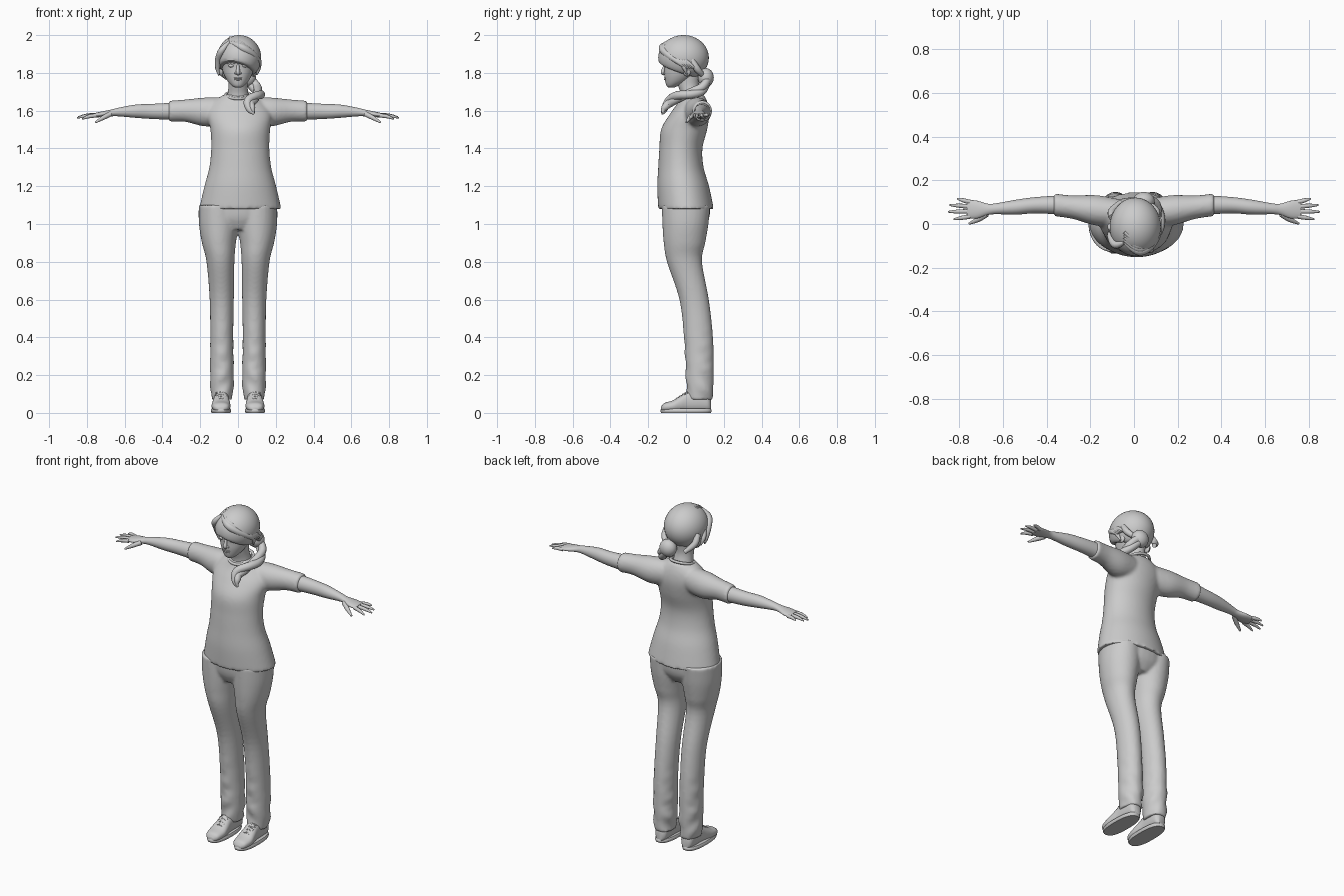
import bpy, bmesh, math
from mathutils import Vector, Matrix

cube = bpy.data.objects.get("Cube")
if cube:
    bpy.data.objects.remove(cube)

GREY = (0.6, 0.6, 0.6, 1)
mat = bpy.data.materials.new("plain grey")
mat.use_nodes = True
mat.diffuse_color = GREY
mat.node_tree.nodes["Principled BSDF"].inputs["Base Color"].default_value = GREY


def finish(name, bm, angle=50):
    bmesh.ops.recalc_face_normals(bm, faces=bm.faces)
    mesh = bpy.data.meshes.new(name)
    bm.to_mesh(mesh)
    bm.free()
    mesh.materials.append(mat)
    mesh.shade_smooth()
    mesh.set_sharp_from_angle(angle=math.radians(angle))
    ob = bpy.data.objects.new(name, mesh)
    bpy.context.collection.objects.link(ob)
    return ob


def spline(rows, steps=5):
    """Catmull-Rom through rows of equal length."""
    rows = [Vector(r) for r in rows]
    out = []
    for i in range(len(rows) - 1):
        a, b, c, d = (rows[min(max(i + k, 0), len(rows) - 1)] for k in (-1, 0, 1, 2))
        for s in range(steps):
            t = s / steps
            out.append(0.5 * (2 * b + (c - a) * t + (2 * a - 5 * b + 4 * c - d) * t * t
                              + (3 * b - a - 3 * c + d) * t ** 3))
    return out + [rows[-1]]


def skin_rings(bm, rings):
    loops = [[bm.verts.new(p) for p in ring] for ring in rings]
    n = len(loops[0])
    for a, b in zip(loops, loops[1:]):
        for i in range(n):
            bm.faces.new((a[i], a[(i + 1) % n], b[(i + 1) % n], b[i]))
    bm.faces.new(loops[0])
    bm.faces.new(loops[-1])


def loft(bm, rows, axis="z", side=1, n=32, power=1.0, fold=0):
    """Rows: position on axis, two centre offsets, two radii."""
    rings = []
    for p, c1, c2, r1, r2 in spline(rows):
        ring = []
        for i in range(n):
            a = math.tau * i / n
            ca, sa = math.cos(a), math.sin(a)
            # Cloth creases fade out towards the knee
            k = 1 + fold * max(0, 0.5 - p) * math.sin(p * 55 + 2 * a) * (1 + math.sin(a * 3))
            u = c1 + r1 * k * math.copysign(abs(ca) ** power, ca)
            v = c2 + r2 * k * math.copysign(abs(sa) ** power, sa)
            co = {"z": (u, v, p), "x": (p, u, v), "y": (u, p, v)}[axis]
            ring.append((co[0] * side, co[1], co[2]))
        rings.append(ring)
    skin_rings(bm, rings)


def tube(bm, points, side=1, n=12):
    """Points: x, y, z, radius."""
    path = spline(points)
    rings = []
    for i, p in enumerate(path):
        t = (path[min(i + 1, len(path) - 1)] - path[max(i - 1, 0)]).to_3d().normalized()
        u = t.cross(Vector((0.13, 0.2, 1))).normalized()
        v = t.cross(u)
        ring = [p.to_3d() + (u * math.cos(a) + v * math.sin(a)) * p[3]
                for a in (math.tau * k / n for k in range(n))]
        rings.append([(q.x * side, q.y, q.z) for q in ring])
    skin_rings(bm, rings)


def ball(bm, centre, radii):
    m = Matrix.Translation(centre) @ Matrix.Diagonal((*radii, 1))
    return bmesh.ops.create_uvsphere(bm, u_segments=40, v_segments=24, radius=1, matrix=m)["verts"]


def blend(ob, voxel, rounds):
    """Fuse overlapping volumes into one cloth surface."""
    mod = ob.modifiers.new("fuse", "REMESH")
    mod.mode, mod.voxel_size = "VOXEL", voxel
    mod = ob.modifiers.new("relax", "SMOOTH")
    mod.factor, mod.iterations = 0.5, rounds
    dg = bpy.context.evaluated_depsgraph_get()
    mesh = bpy.data.meshes.new_from_object(ob.evaluated_get(dg))
    ob.modifiers.clear()
    ob.data = mesh
    mesh.shade_smooth()
    mesh.set_sharp_from_angle(angle=math.radians(60))


SIDES = (("left", 1), ("right", -1))

# Shirt: body and both sleeves fused
bm = bmesh.new()
loft(bm, [(1.08, .012, 0, .218, .147), (1.2, .012, -.015, .19, .137), (1.3, .012, -.027, .164, .12),
          (1.4, .012, -.027, .154, .114), (1.5, .012, -.01, .158, .122), (1.58, .008, .018, .17, .105),
          (1.64, 0, .035, .14, .08), (1.685, 0, .035, .075, .06)], n=48)
for _, s in SIDES:
    loft(bm, [(.05, .05, 1.6, .06, .07), (.17, .062, 1.593, .07, .077),
              (.28, .077, 1.6, .054, .059), (.368, .088, 1.597, .052, .056)], "x", s)
blend(finish("shirt", bm), .009, 6)

# Collar band
bm = bmesh.new()
ring = [(.066 * math.cos(a), .03 + .066 * math.sin(a), 1.682 + .018 * math.sin(a))
        for a in (math.tau * k / 32 for k in range(33))]
tube(bm, [(*p, .008) for p in ring], n=8)
finish("collar", bm)

# Trousers: both legs and seat fused
bm = bmesh.new()
for _, s in SIDES:
    loft(bm, [(.07, .085, .074, .055, .068), (.13, .085, .072, .06, .072), (.2, .085, .073, .063, .074),
              (.4, .086, .066, .061, .077), (.6, .086, .043, .064, .078), (.8, .093, -.008, .074, .093),
              (.9, .101, -.008, .09, .11), (1.0, .102, -.003, .105, .122),
              (1.1, .105, 0, .103, .128)], side=s, fold=.12)
loft(bm, [(.97, .003, -.004, .1, .09), (1.03, .003, 0, .19, .122), (1.1, .003, 0, .205, .13)])
blend(finish("trousers", bm), .009, 4)

for label, s in SIDES:
    # Bare arm with hand and spread fingers
    bm = bmesh.new()
    loft(bm, [(.33, .087, 1.597, .044, .046), (.45, .086, 1.596, .037, .04), (.54, .077, 1.597, .034, .035),
              (.63, .07, 1.593, .025, .023), (.67, .067, 1.588, .026, .018), (.72, .066, 1.581, .041, .015),
              (.765, .068, 1.575, .042, .011)], "x", s, 24)
    finish(label + "_arm", bm)
    bm = bmesh.new()
    for y, tip in ((.035, (.825, .022, 1.556)), (.058, (.852, .056, 1.562)),
                   (.08, (.845, .087, 1.567)), (.1, (.81, .116, 1.572))):
        base = Vector((.75, y, 1.575))
        mid = base.lerp(Vector(tip), .55) + Vector((0, 0, .004))
        tube(bm, [(*base, .011), (*mid, .0095), (*tip, .004)], s, 10)
    tube(bm, [(.675, .045, 1.582, .014), (.715, .02, 1.562, .012), (.755, .002, 1.538, .005)], s, 10)
    finish(label + "_fingers", bm)

    # Shoe upper, sole and laces
    bm = bmesh.new()
    loft(bm, [(-.132, .09, .022, .018, .01), (-.115, .09, .03, .04, .022), (-.07, .09, .036, .05, .03),
              (-.03, .089, .048, .046, .043), (.01, .088, .06, .04, .055), (.07, .087, .065, .04, .06),
              (.115, .086, .055, .036, .048), (.132, .086, .04, .02, .03)], "y", s, 24, .85)
    finish(label + "_shoe", bm)
    bm = bmesh.new()
    loft(bm, [(0, .09, 0, .05, .132), (.011, .09, 0, .054, .136), (.022, .09, 0, .05, .132)],
         side=s, power=.8)
    finish(label + "_sole", bm)
    bm = bmesh.new()
    for k in range(4):
        y, z = -.055 + k * .017, .074 + k * .011
        for e in (-1, 1):
            tube(bm, [(.09 - .027 * e, y, z - .008, .0035), (.09, y + .006, z + .004, .0035),
                      (.09 + .027 * e, y + .012, z - .002, .0035)], s, 6)
    finish(label + "_laces", bm)

    # Eye and ear
    bm = bmesh.new()
    ball(bm, (.034 * s, -.103, 1.838), (.018, .012, .009))
    tube(bm, [(.014, -.118, 1.85, .003), (.036, -.116, 1.857, .004), (.06, -.1, 1.849, .002)], s, 8)
    finish(label + "_eye", bm)
    bm = bmesh.new()
    ball(bm, (.088 * s, .005, 1.815), (.012, .022, .033))
    finish(label + "_ear", bm)

# Neck
bm = bmesh.new()
loft(bm, [(1.64, 0, .035, .066, .062), (1.69, 0, .025, .055, .054), (1.74, 0, .012, .05, .056),
          (1.8, 0, .01, .055, .065)])
finish("neck", bm)

# Head with nose and lips
bm = bmesh.new()
loft(bm, [(1.722, 0, -.078, .014, .014), (1.732, 0, -.071, .032, .032), (1.755, 0, -.05, .054, .06),
          (1.79, 0, -.03, .074, .085), (1.83, 0, -.015, .086, .101), (1.88, 0, -.012, .092, .108),
          (1.95, 0, -.01, .07, .08)])
finish("head", bm)
bm = bmesh.new()
tube(bm, [(0, -.108, 1.85, .007), (0, -.118, 1.822, .009), (0, -.122, 1.802, .012), (0, -.112, 1.794, .008)])
for s in (-1, 1):
    ball(bm, (.011 * s, -.112, 1.799), (.008, .009, .007))
finish("nose", bm)
bm = bmesh.new()
for z, w in ((1.773, .024), (1.765, .02)):
    ball(bm, (0, -.106, z), (w, .01, .005))
finish("lips", bm)

# Hair cap with a lower edge that drops from brow to nape
bm = bmesh.new()
for v in ball(bm, (.006, -.013, 1.88), (.117, .134, .12)):
    t = (v.co.y + .147) / .268
    brow = 1.862 - .25 * v.co.x * (1 - t)
    v.co.z = max(v.co.z, brow - .115 * t)
finish("hair_cap", bm)

# Swept fringe and loose side locks
bm = bmesh.new()
for k in range(5):
    d = k * .012
    tube(bm, [(-.045, -.085 + d, 1.962 + d * .5, .008), (.02, -.124 + d, 1.935 + d * .5, .02),
              (.075, -.1 + d, 1.9, .019), (.112, -.045 + d, 1.86, .013), (.115, 0 + d, 1.825, .004)])
tube(bm, [(-.045, -.085, 1.965, .008), (-.085, -.095, 1.92, .018), (-.105, -.06, 1.87, .017),
          (-.108, -.04, 1.82, .011), (-.1, -.035, 1.785, .003)])
for s in (-1, 1):
    tube(bm, [(.1, -.03, 1.87, .014), (.11, -.01, 1.83, .012), (.1, .005, 1.79, .003)], s)
    tube(bm, [(.1, .03, 1.87, .016), (.1, .06, 1.82, .018), (.06, .1, 1.775, .012)], s)
finish("hair_locks", bm)

# Gathered knot at the nape
bm = bmesh.new()
ball(bm, (.045, .105, 1.775), (.05, .042, .05))
finish("hair_knot", bm)

# Side tail: two strands twisting around the neck to the chest
bm = bmesh.new()
path = spline([(.055, .115, 1.765, .025), (.1, .085, 1.715, .026), (.112, .02, 1.69, .026),
               (.095, -.045, 1.672, .027), (.06, -.09, 1.645, .026), (.068, -.115, 1.61, .02),
               (.085, -.125, 1.585, .006)], 3)
for phase in (0, math.pi):
    strand = []
    for i, (x, y, z, r) in enumerate(path):
        a = i * .45 + phase
        strand.append((x + .4 * r * math.cos(a), y, z + .4 * r * math.sin(a), r * .85))
    tube(bm, strand)
finish("hair_tail", bm)
